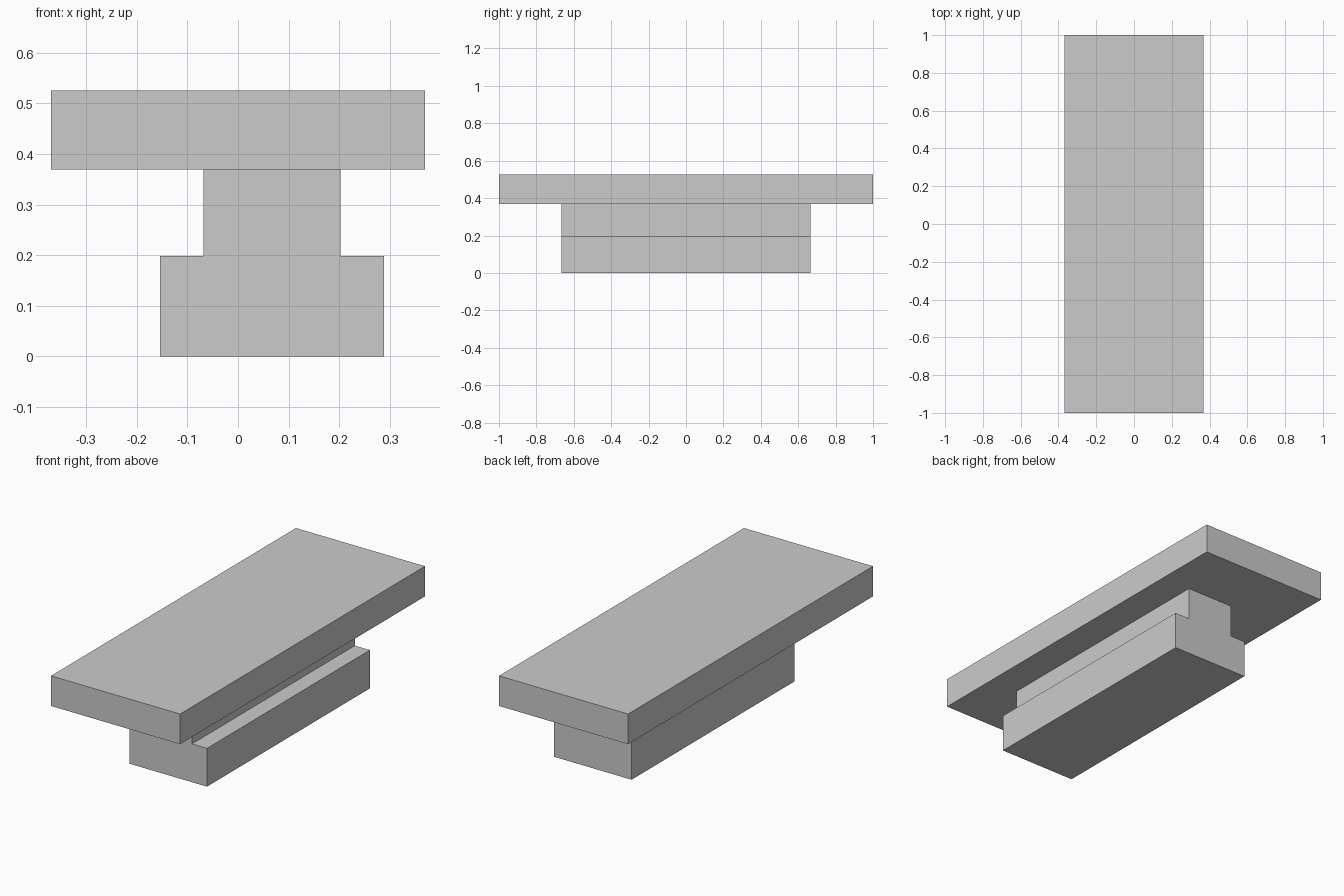
import bpy

cube = bpy.data.objects.get("Cube")
if cube:
    bpy.data.objects.remove(cube, do_unlink=True)

# Single plain grey material
grey = bpy.data.materials.new("light_grey")
grey.use_nodes = True
colour = (0.6, 0.6, 0.6, 1)
grey.diffuse_color = colour
grey.node_tree.nodes["Principled BSDF"].inputs["Base Color"].default_value = colour


def finish(obj, name):
    obj.name = name
    obj.data.name = name
    obj.data.materials.append(grey)


def slab(name, width, depth, bottom, top):
    bpy.ops.mesh.primitive_cube_add(size=1, location=(0, 0, (bottom + top) / 2))
    obj = bpy.context.object
    obj.scale = (width, depth, top - bottom)
    bpy.ops.object.transform_apply(location=False, rotation=False, scale=True)
    finish(obj, name)


def extrusion(name, profile, half_depth):
    """Extrude an x-z outline along y."""
    n = len(profile)
    verts = [(x, y, z) for y in (-half_depth, half_depth) for x, z in profile]
    faces = [tuple(range(n)), tuple(reversed(range(n, 2 * n)))]
    for i in range(n):
        j = (i + 1) % n
        faces.append((j, i, i + n, j + n))
    mesh = bpy.data.meshes.new(name)
    mesh.from_pydata(verts, [], faces)
    obj = bpy.data.objects.new(name, mesh)
    bpy.context.collection.objects.link(obj)
    finish(obj, name)


# Long flat top
slab("top_slab", 0.738, 2.0, 0.369, 0.525)

# Stepped pedestal: wide foot and narrower stem, set off-centre
centre, foot, stem = 0.067, 0.2215, 0.1355
step, height = 0.198, 0.369
right_half = [(foot, 0), (foot, step), (stem, step), (stem, height)]
outline = [(centre + x, z) for x, z in right_half]
outline += [(centre - x, z) for x, z in reversed(right_half)]
extrusion("stepped_pedestal", outline, 0.665)
